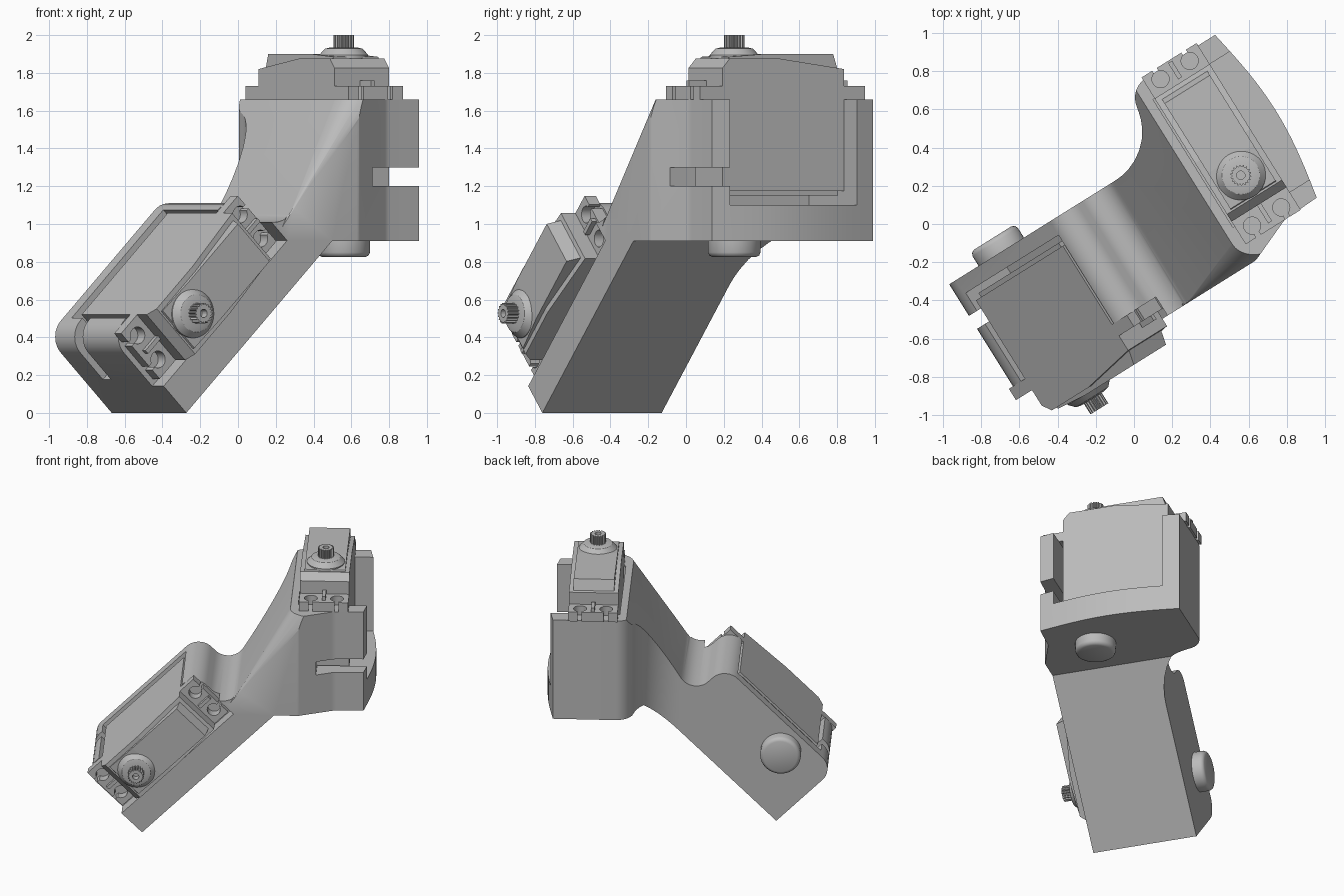
import bpy, bmesh, math
from mathutils import Matrix, Vector

if "Cube" in bpy.data.objects:
    bpy.data.objects.remove(bpy.data.objects["Cube"], do_unlink=True)

# One plain grey for the whole assembly
grey = bpy.data.materials.new("plain_grey")
grey.use_nodes = True
grey.diffuse_color = (0.5, 0.5, 0.5, 1)
grey.node_tree.nodes["Principled BSDF"].inputs["Base Color"].default_value = (0.5, 0.5, 0.5, 1)


def frame(p, q, depth, origin=(0, 0, 0)):
    m = Matrix((p, q, depth)).transposed().to_4x4()
    m.translation = origin
    return m


# Working frames: plan, side profile, and the arm tilted at 45 degrees
S = math.sqrt(0.5)
FOOT = -0.635
PLAN = Matrix.Identity(4)
SIDE = frame((1, 0, 0), (0, 0, 1), (0, 1, 0))
TILT = frame((S, 0, S), (-S, 0, S), (0, 1, 0), (FOOT, 0, 0))
LENGTHWISE = frame((0, 1, 0), (0, 0, 1), (1, 0, 0))
TURN = Matrix.Rotation(math.radians(32), 4, "Z")


def make(name, bm, m):
    bm.transform(TURN @ m)
    bmesh.ops.recalc_face_normals(bm, faces=bm.faces)
    mesh = bpy.data.meshes.new(name)
    bm.to_mesh(mesh)
    bm.free()
    mesh.materials.append(grey)
    ob = bpy.data.objects.new(name, mesh)
    bpy.context.collection.objects.link(ob)
    return ob


def prism(name, pts, lo, hi, m=PLAN):
    bm = bmesh.new()
    rings = [[bm.verts.new((p[0], p[1], d)) for p in pts] for d in (lo, hi)]
    for r in rings:
        bm.faces.new(r)
    for i in range(len(pts)):
        j = (i + 1) % len(pts)
        bm.faces.new((rings[0][i], rings[0][j], rings[1][j], rings[1][i]))
    return make(name, bm, m)


def box(name, x, y, z, m=PLAN):
    return prism(name, [(x[0], y[0]), (x[1], y[0]), (x[1], y[1]), (x[0], y[1])], z[0], z[1], m)


def lathe(name, profile, m, steps=40):
    bm = bmesh.new()
    rings = [[bm.verts.new((r * math.cos(k * math.tau / steps), r * math.sin(k * math.tau / steps), z))
              for k in range(steps)] for r, z in profile]
    for a, b in zip(rings, rings[1:]):
        for k in range(steps):
            j = (k + 1) % steps
            bm.faces.new((a[k], a[j], b[j], b[k]))
    bm.faces.new(rings[0])
    bm.faces.new(rings[-1])
    return make(name, bm, m)


def boolean(ob, other, op="DIFFERENCE"):
    mod = ob.modifiers.new(op, "BOOLEAN")
    mod.operation, mod.solver, mod.object = op, "EXACT", other
    bpy.context.view_layer.objects.active = ob
    bpy.ops.object.modifier_apply(modifier=mod.name)
    bpy.data.objects.remove(other, do_unlink=True)


def smooth(ob, angle=30):
    bpy.ops.object.select_all(action="DESELECT")
    ob.select_set(True)
    bpy.context.view_layer.objects.active = ob
    bpy.ops.object.shade_smooth_by_angle(angle=math.radians(angle))


def rounded(corners, steps=8):
    """Replace each (x, y, radius) corner by an arc."""
    out = []
    for i, (x, y, r) in enumerate(corners):
        p = Vector((x, y))
        if not r:
            out.append(p)
            continue
        d1 = (Vector(corners[i - 1][:2]) - p).normalized()
        d2 = (Vector(corners[(i + 1) % len(corners)][:2]) - p).normalized()
        half = d1.angle(d2) / 2
        c = p + (d1 + d2).normalized() * r / math.sin(half)
        s, e = (p + d * r / math.tan(half) - c for d in (d1, d2))
        out += [c + s.lerp(e, k / steps).normalized() * r for k in range(steps + 1)]
    return out


def tilted(t, n, r):
    return (FOOT + S * (t - n), S * (t + n), r)


# Bracket: side profile crossed with plan outline
profile = rounded([(FOOT, 0, 0), (0.275, 0.91, 0), (1, 0.91, 0), (1, 1.66, 0), (0.38, 1.66, 0),
                   (-0.058, 0.936, 0.12), tilted(1.07, 0.57, 0.12), tilted(0, 0.57, 0.12)])
bulge = [(0.885 + 0.06 * math.sin(math.pi * k / 12), -0.39 + 1.005 * k / 12, 0) for k in range(13)]
outline = rounded([(-1.2, -0.5, 0), (0.44, -0.5, 0.05), (0.68, -0.4, 0.1)] + bulge
                  + [(0.36, 0.615, 0.12), (0.28, 0.245, 0.3), (-1.2, 0.245, 0)])
bracket = prism("bracket", profile, -0.7, 0.8, SIDE)
boolean(bracket, prism("plan_cutter", outline, -0.2, 1.9), "INTERSECT")

# Tapering round on the front edge of the sloping web
bm = bmesh.new()
apex = Vector((-0.05, -0.505, 0.96))
arc = [(0.56 - 0.18 * math.sin(k * math.pi / 16), -0.36 - 0.14 * math.cos(k * math.pi / 16)) for k in range(9)]
arc += [(0.33, -0.36), (0.33, -0.55), (0.56, -0.55)]
top = [bm.verts.new(apex + (Vector((x, y, 1.66)) - apex) * 1.05) for x, y in arc]
tip = bm.verts.new(apex)
bm.faces.new(top)
for i in range(len(top)):
    bm.faces.new((top[i - 1], top[i], tip))
boolean(bracket, make("edge_cutter", bm, PLAN))

# Recess, pockets and cable slots
for x, y, z, m in [
    ((-0.2, 1.09), (0.2, 1), (-1, -0.385), TILT),
    ((0.14, 0.95), (0.21, 1), (-1, 0.16), TILT),
    ((-0.2, 0.2), (0.25, 1), (-0.03, 0.05), TILT),
    ((0.43, 1.2), (-0.29, 0.5), (1.1, 2), PLAN),
    ((0.56, 1.2), (-0.7, -0.25), (1.2, 1.3), PLAN),
]:
    boolean(bracket, box("pocket_cutter", x, y, z, m))
smooth(bracket)


def servo(tag, m, back):
    """Motor with its shaft on local z, tabs resting on z = 0, bracket back at z = back."""
    side = m @ LENGTHWISE
    prism(tag + "_motor_case", [(-0.18, -0.485), (0.58, -0.485), (0.58, 0.16), (0.18, 0.215),
                                (-0.135, 0.215), (-0.18, 0.165)], -0.17, 0.17, side)
    box(tag + "_motor_base", (-0.155, 0.155), (-0.15, 0.55), (-0.51, -0.48), m)
    prism(tag + "_motor_lid", [(-0.155, 0.15), (0.56, 0.15), (0.53, 0.24), (0.1, 0.24), (-0.12, 0.225)],
          -0.14, 0.14, side)
    # Mounting tabs with open screw holes and a stiffening rib
    for end, lo, hi, hole, rim in (("near", -0.32, -0.17, -0.255, -0.4), ("far", 0.57, 0.71, 0.65, 0.8)):
        tab = box(f"{tag}_{end}_tab", (-0.17, 0.17), (lo, hi), (0, 0.07), m)
        for x in (-0.09, 0.09):
            boolean(tab, lathe("hole_cutter", [(0.045, -0.1), (0.045, 0.2)], m, 24))
            boolean(tab, lathe("hole_cutter", [(0.045, -0.1), (0.045, 0.2)],
                               m @ Matrix.Translation((x, hole, 0)), 24))
            boolean(tab, box("notch_cutter", (x - 0.014, x + 0.014), sorted((hole, rim)), (-0.1, 0.2), m))
        smooth(tab)
        box(f"{tag}_{end}_rib", (-0.012, 0.012), (lo + 0.03, hi - 0.01), (0.06, 0.1), m)
    # Output boss and splined shaft
    smooth(lathe(tag + "_boss", [(0.13, 0.16), (0.13, 0.235), (0.1, 0.268), (0.07, 0.275)], m))
    teeth = [((0.055 if k % 4 < 2 else 0.046) * math.cos(k * math.tau / 72),
              (0.055 if k % 4 < 2 else 0.046) * math.sin(k * math.tau / 72)) for k in range(72)]
    shaft = prism(tag + "_shaft", teeth, 0.25, 0.34, m)
    boolean(shaft, lathe("bore_cutter", [(0.022, 0.29), (0.022, 0.4)], m, 20))
    # Pivot pin on the back of the bracket
    pin = [(0.14, back + 0.02), (0.14, back - 0.06), (0.132, back - 0.077), (0.115, back - 0.085)]
    smooth(lathe(tag + "_pivot_pin", pin, m), 50)


servo("upper", Matrix.Translation((0.61, -0.08, 1.66)), -0.75)
centre = TILT @ Vector((0.35, 0.395, -0.385))
servo("lower", frame((S, 0, -S), (S, 0, S), (0, -1, 0), centre), -0.63)
